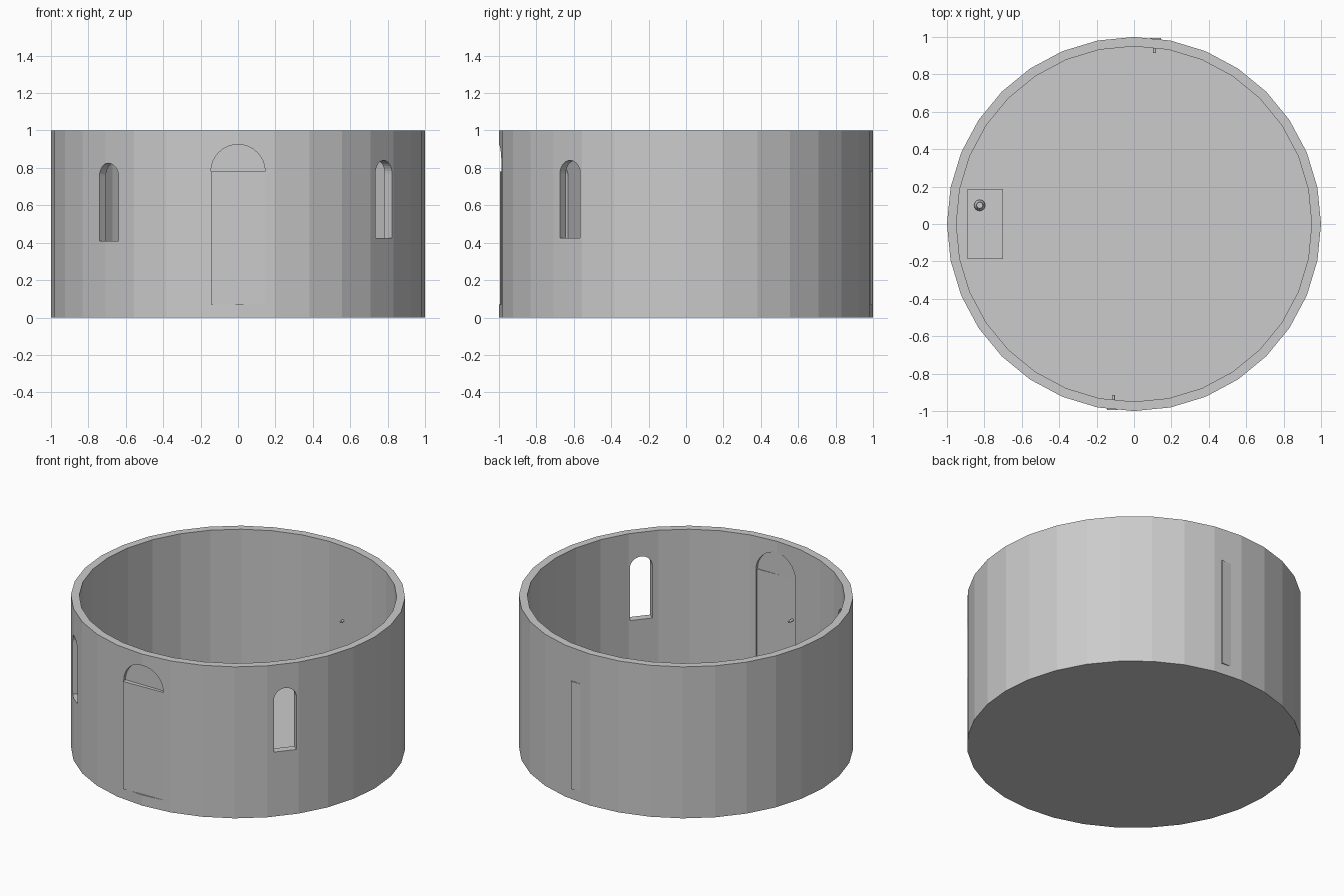
import bpy, bmesh, math
from mathutils import Matrix

cube = bpy.data.objects.get("Cube")
if cube:
    bpy.data.objects.remove(cube, do_unlink=True)

stone = bpy.data.materials.new("light_grey")
stone.use_nodes = True
stone.diffuse_color = (0.6, 0.6, 0.6, 1)
stone.node_tree.nodes["Principled BSDF"].inputs["Base Color"].default_value = (0.6, 0.6, 0.6, 1)

SIDES = 32
FLOOR = 0.065
SPRING = 0.78       # height where the door arch begins
DOOR_W = 0.29


def finish(name, bm):
    bmesh.ops.recalc_face_normals(bm, faces=bm.faces)
    mesh = bpy.data.meshes.new(name)
    bm.to_mesh(mesh)
    bm.free()
    mesh.materials.append(stone)
    obj = bpy.data.objects.new(name, mesh)
    bpy.context.collection.objects.link(obj)
    return obj


def lathe(name, profile, sides, location=(0, 0, 0)):
    """Spin (radius, z) points about z."""
    bm = bmesh.new()
    verts = [bm.verts.new((r, 0, z)) for r, z in profile]
    edges = [bm.edges.new(pair) for pair in zip(verts, verts[1:])]
    bmesh.ops.spin(bm, geom=verts + edges, cent=(0, 0, 0), axis=(0, 0, 1),
                   angle=math.tau, steps=sides)
    bmesh.ops.remove_doubles(bm, verts=bm.verts, dist=1e-4)
    obj = finish(name, bm)
    obj.location = location
    return obj


def arch(name, width, bottom, spring, near, far, angle, steps=16):
    """Round-topped prism from radius near to far, facing the given angle."""
    r = width / 2
    outline = [(-r, bottom), (r, bottom)] if bottom < spring else []
    outline += [(r * math.cos(math.pi * i / steps), spring + r * math.sin(math.pi * i / steps))
                for i in range(steps + 1)]
    bm = bmesh.new()
    face = bm.faces.new([bm.verts.new((x, -near, z)) for x, z in outline])
    out = bmesh.ops.extrude_face_region(bm, geom=[face])
    moved = [v for v in out["geom"] if isinstance(v, bmesh.types.BMVert)]
    bmesh.ops.translate(bm, verts=moved, vec=(0, near - far, 0))
    bm.transform(Matrix.Rotation(math.radians(angle + 90), 4, "Z"))
    return finish(name, bm)


def box(name, x, y, z):
    """Box spanning the three (low, high) ranges."""
    bm = bmesh.new()
    bmesh.ops.create_cube(bm, size=1)
    for v in bm.verts:
        v.co = [lo + (hi - lo) * (c + 0.5) for c, (lo, hi) in zip(v.co, (x, y, z))]
    return finish(name, bm)


def cut(target, cutter):
    cutter.hide_render = True
    mod = target.modifiers.new("opening", "BOOLEAN")
    mod.operation = "DIFFERENCE"
    mod.solver = "EXACT"
    mod.object = cutter
    bpy.context.view_layer.objects.active = target
    bpy.ops.object.modifier_apply(modifier=mod.name)
    bpy.data.objects.remove(cutter, do_unlink=True)


# Round wall with its floor
wall = lathe("round_wall", [(0, 0), (1, 0), (1, 1), (0.95, 1), (0.95, FLOOR), (0, FLOOR)], SIDES)

# Arched windows: angle and sill height
for angle, sill in ((45.6, 0.43), (137, 0.41), (226, 0.41), (-38.5, 0.425)):
    cut(wall, arch("window_cutter", 0.14, sill, sill + 0.345, 0.85, 1.1, angle))

# Two opposite doorways, each with a door slightly ajar
for side, angle in (("front", -90), ("back", 90)):
    cut(wall, arch("door_cutter", DOOR_W, 0.07, SPRING, 0.85, 1.1, angle))
    arch(side + "_door_arch_panel", DOOR_W, SPRING, SPRING, 0.953, 0.967, angle)
    half = DOOR_W / 2
    hinge = Matrix.Translation((half, -0.985, 0))
    swing = hinge @ Matrix.Rotation(math.radians(2), 4, "Z") @ hinge.inverted()
    turn = Matrix.Rotation(math.radians(angle + 90), 4, "Z")
    door = box(side + "_door", (-half, half), (-0.985, -0.947), (0.07, SPRING))
    door.matrix_world = turn @ swing

    # Inner door handle
    bm = bmesh.new()
    bmesh.ops.create_cone(bm, cap_ends=True, segments=12, radius1=0.008, radius2=0.008, depth=0.04)
    handle = finish(side + "_door_handle", bm)
    handle.matrix_world = turn @ Matrix.Translation((-0.11, -0.935, 0.51)) @ Matrix.Rotation(math.pi / 2, 4, "X")

# Table against the wall
TOP = 0.3
box("table_top", (-0.89, -0.70), (-0.187, 0.187), (TOP - 0.02, TOP))
for x in (-0.875, -0.715):
    for y in (-0.17, 0.17):
        box("table_leg", (x - 0.01, x + 0.01), (y - 0.01, y + 0.01), (FLOOR, TOP - 0.02))

# Small vase on the table
vase = lathe("vase", [(0, 0), (0.022, 0), (0.03, 0.02), (0.026, 0.04), (0.018, 0.06),
                      (0.014, 0.06), (0.014, 0.02), (0, 0.02)], 16, (-0.825, 0.1, TOP))
